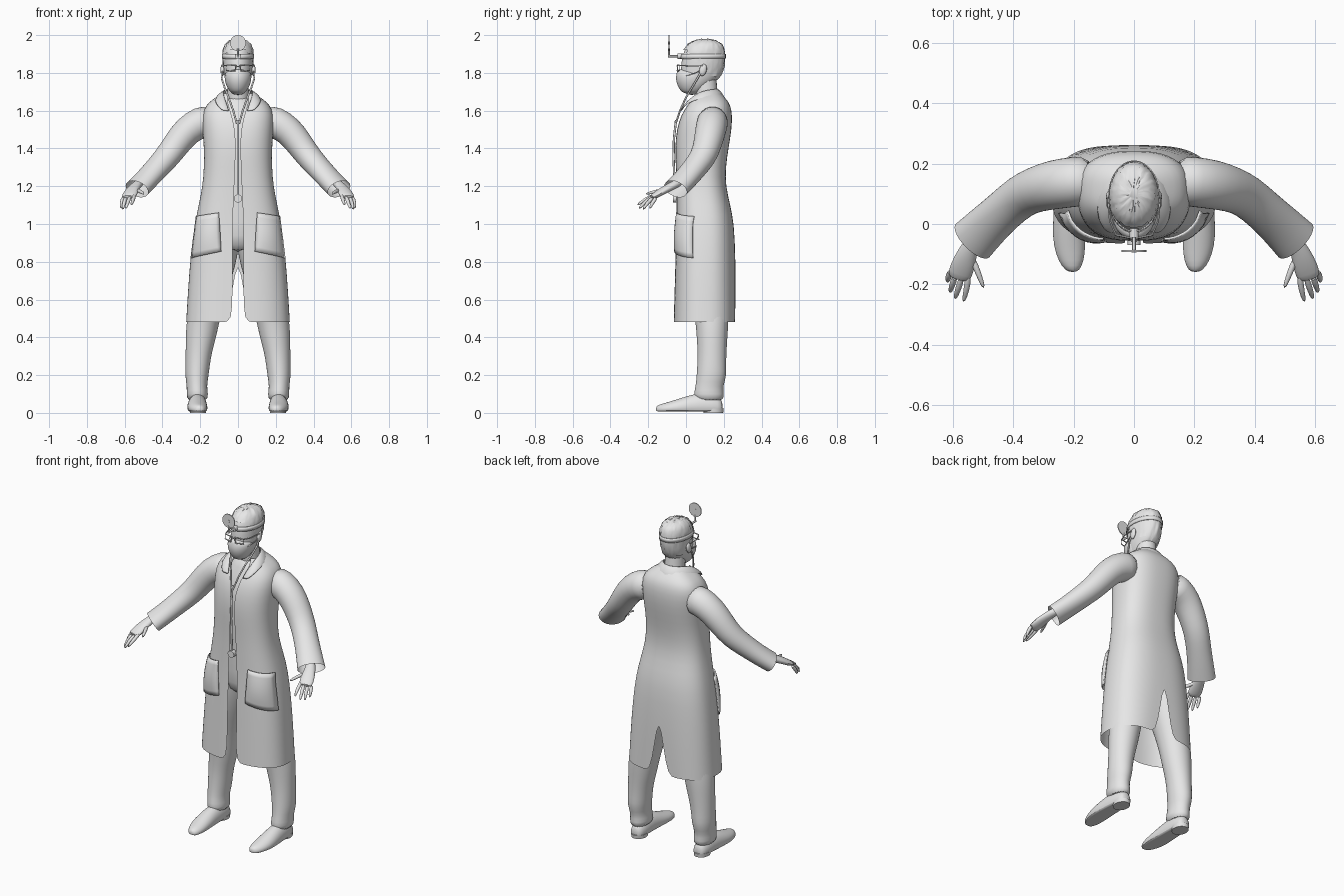
import bpy, bmesh, math, random
from mathutils import Vector

random.seed(3)
GREY = bpy.data.materials.new("light_grey")
GREY.diffuse_color = (0.8, 0.8, 0.8, 1)


def finish(name, bm, mirror=False, sub=0, thick=0):
    bmesh.ops.recalc_face_normals(bm, faces=bm.faces)
    me = bpy.data.meshes.new(name)
    bm.to_mesh(me)
    bm.free()
    me.materials.append(GREY)
    ob = bpy.data.objects.new(name, me)
    bpy.context.collection.objects.link(ob)
    bpy.ops.object.select_all(action='DESELECT')
    ob.select_set(True)
    bpy.context.view_layer.objects.active = ob
    bpy.ops.object.shade_smooth_by_angle(angle=math.radians(55))
    if mirror:
        ob.modifiers.new("mirror", 'MIRROR').merge_threshold = 0.0005
    if thick:
        m = ob.modifiers.new("thickness", 'SOLIDIFY')
        m.thickness, m.offset = thick, 0
    if sub:
        m = ob.modifiers.new("smooth", 'SUBSURF')
        m.levels = m.render_levels = sub
    return ob


def loft(rings, closed=True, caps=(True, True)):
    bm = bmesh.new()
    vs = [[bm.verts.new(p) for p in r] for r in rings]
    n = len(rings[0])
    for a, b in zip(vs, vs[1:]):
        for i in range(n if closed else n - 1):
            j = (i + 1) % n
            bm.faces.new((a[i], a[j], b[j], b[i]))
    if closed and caps[0]:
        bm.faces.new(vs[0])
    if closed and caps[1]:
        bm.faces.new(vs[-1])
    return bm


def column(rows, seg=20, caps=(True, True)):
    """Stacked ellipses: z, centre x, centre y, radius x, radius y."""
    return loft([[(cx + rx * math.cos(2 * math.pi * i / seg),
                   cy + ry * math.sin(2 * math.pi * i / seg), z)
                  for i in range(seg)] for z, cx, cy, rx, ry in rows], True, caps)


def tube(pts, seg=8, caps=(True, True), r=None):
    """Swept ellipse: x, y, z, sideways radius, upward radius."""
    ps = [Vector(p[:3]) for p in pts]
    rings = []
    for k, p in enumerate(ps):
        t = (ps[min(k + 1, len(ps) - 1)] - ps[max(k - 1, 0)]).normalized()
        u = t.cross(Vector((0, 0, 1)) if abs(t.z) < 0.97 else Vector((0, 1, 0))).normalized()
        v = u.cross(t)
        ra, rb = (r, r) if r else pts[k][3:5]
        rings.append([p + u * ra * math.cos(2 * math.pi * i / seg)
                      + v * rb * math.sin(2 * math.pi * i / seg) for i in range(seg)])
    return loft(rings, True, caps)


# Coat: z, half width, front y, back y, front gap, back slit
COAT = [(.48, .275, -.065, .26, .03, .06), (.65, .265, -.06, .262, .03, .03),
        (.83, .252, -.055, .262, .03, 0), (1.0, .23, -.05, .255, .028, 0),
        (1.1, .208, -.05, .235, .025, 0), (1.2, .188, -.05, .21, .02, 0),
        (1.3, .18, -.053, .21, .016, 0), (1.4, .18, -.058, .225, .012, 0),
        (1.5, .188, -.05, .242, .015, 0), (1.58, .19, -.025, .245, .035, 0),
        (1.63, .17, .01, .235, .05, 0), (1.66, .135, .03, .215, .06, 0),
        (1.69, .085, .05, .185, .05, 0)]
P = 0.8


def coat_row(z):
    for a, b in zip(COAT, COAT[1:]):
        if z <= b[0]:
            f = (z - a[0]) / (b[0] - a[0])
            return [p + (q - p) * f for p, q in zip(a, b)]


def coat_point(row, a, off=0):
    z, hx, yf, yb, gap, slit = row
    s, c = max(0, math.sin(a)), math.cos(a)
    g = gap if c > 0 else slit
    y = (yf + yb) / 2 - (yb - yf) / 2 * math.copysign(abs(c) ** P, c)
    return (g + (hx - g) * (s ** P if s > 1e-6 else 0) + off * s, y - off * c, z)


finish("coat", loft([[coat_point(r, math.pi * i / 20) for i in range(21)] for r in COAT],
                    False), True, 1)

# Patch pockets that follow the coat and bulge outwards
rings = []
for k in range(9):
    v = k / 8
    ring = []
    for i in range(9):
        u = i / 8
        z = .855 - .035 * u + v * (.205 + .015 * u)
        row = coat_row(z)
        x = (.088 + .012 * v) * (1 - u) + (.243 - .028 * v) * u
        a = math.asin(min(1, ((x - row[4]) / (row[1] - row[4])) ** (1 / P)))
        bulge = math.sin(math.pi * u) ** .6 * math.sin(math.pi * (.12 + .8 * v)) if 0 < u < 1 else 0
        ring.append(coat_point(row, a, .005 + .018 * bulge))
    rings.append(ring)
finish("pocket", loft(rings, False), True, 0, .008)

# Turned-down collar
inner = [(0, .17, 1.715), (.06, .15, 1.715), (.083, .075, 1.705), (.066, .01, 1.655), (.04, -.028, 1.585)]
outer = [(0, .212, 1.665), (.085, .19, 1.66), (.127, .085, 1.668), (.122, .005, 1.64), (.085, -.035, 1.595)]
mid = [((a[0] + b[0]) / 2, (a[1] + b[1]) / 2, (a[2] + b[2]) / 2 + .012) for a, b in zip(inner, outer)]
finish("collar", loft([inner, mid, outer], False), True, 1, .006)

# Sleeves, open at the cuff
finish("sleeve", tube([(.13, .145, 1.545, .08, .085), (.2, .14, 1.54, .085, .088),
                       (.27, .13, 1.495, .083, .08), (.325, .115, 1.425, .077, .074),
                       (.375, .093, 1.355, .073, .068), (.43, .045, 1.295, .07, .062),
                       (.485, -.005, 1.235, .074, .057), (.535, -.055, 1.185, .08, .055)],
                      18, (True, False)), True, 1)

# Hands
finish("palm", tube([(.505, -.02, 1.23, .026, .024), (.545, -.075, 1.2, .028, .022),
                     (.56, -.12, 1.178, .04, .021), (.577, -.165, 1.15, .042, .017),
                     (.582, -.185, 1.14, .036, .012)], 12), True, 1)
FINGERS = [((.548, -.165, 1.155), (.555, -.22, 1.128), (.566, -.26, 1.098)),
           ((.57, -.175, 1.148), (.585, -.222, 1.112), (.594, -.25, 1.08)),
           ((.592, -.172, 1.143), (.605, -.208, 1.108), (.61, -.228, 1.075)),
           ((.608, -.155, 1.143), (.617, -.18, 1.11), (.618, -.192, 1.08)),
           ((.54, -.105, 1.18), (.515, -.165, 1.172), (.497, -.215, 1.158))]
for n, (a, b, c) in zip(("index_finger", "middle_finger", "ring_finger", "little_finger", "thumb"), FINGERS):
    finish(n, tube([(*a, .012, .012), (*b, .011, .011), (*c, .006, .006)], 8), True, 1)

# Trousers, with soft folds near the ankle, and shirt
LEG = [(.06, .215, .125, .054, .078), (.1, .215, .12, .058, .08), (.14, .218, .123, .053, .073),
       (.19, .218, .135, .062, .08), (.25, .214, .136, .065, .077), (.32, .208, .138, .07, .077),
       (.4, .196, .138, .081, .082), (.48, .186, .138, .088, .088), (.6, .163, .13, .093, .098),
       (.72, .132, .12, .103, .112), (.83, .103, .11, .102, .12), (.95, .085, .1, .1, .125),
       (1.1, .08, .09, .09, .115)]
finish("trouser_leg", column(LEG), True, 1)
finish("shirt", column([(.85, 0, .1, .1, .1), (.92, 0, .095, .17, .125), (1.1, 0, .085, .165, .115),
                        (1.3, 0, .08, .15, .115), (1.45, 0, .09, .16, .125), (1.55, 0, .105, .15, .115),
                        (1.63, 0, .11, .1, .08), (1.68, 0, .11, .062, .06)], 24), False, 1)

# Shoes: y, centre x, half width, top height
rings = []
for y, cx, w, h in [(.195, .212, .025, .06), (.175, .212, .043, .085), (.1, .214, .05, .11),
                    (.03, .216, .052, .098), (-.04, .216, .056, .075), (-.1, .211, .05, .056),
                    (-.142, .206, .034, .045), (-.16, .203, .014, .033)]:
    rings.append([(cx + w * math.cos(t), y, .008 + (h - .008) * max(0, .3 + .7 * math.sin(t)))
                  for t in [2 * math.pi * i / 16 for i in range(16)]])
finish("shoe", loft(rings), True, 1)
finish("shoe_heel", column([(0, .212, .145, .043, .052), (.022, .212, .145, .045, .055)]), True)

# Head and neck
HEAD = [(1.683, 0, .03, .02, .022), (1.7, 0, .032, .043, .048), (1.74, 0, .057, .063, .085),
        (1.78, 0, .077, .073, .105), (1.83, 0, .086, .078, .114), (1.88, 0, .091, .08, .114),
        (1.92, 0, .096, .078, .106), (1.95, 0, .1, .066, .088), (1.968, 0, .1, .045, .058),
        (1.976, 0, .1, .015, .02)]
finish("neck", column([(1.6, 0, .12, .062, .062), (1.72, 0, .105, .056, .06), (1.78, 0, .1, .054, .06)]), False)
finish("head", column(HEAD), False, 1)

# Short hair: a slightly larger, uneven shell trimmed at the hairline
bm = column([(z + .003, cx, cy, rx * 1.03, ry * 1.03) for z, cx, cy, rx, ry in HEAD[2:]], 32, (False, True))
bmesh.ops.subdivide_edges(bm, edges=bm.edges[:], cuts=1, use_grid_fill=True)
low = [f for f in bm.faces if f.calc_center_median().z < 1.925 - .95 * (f.calc_center_median().y + .01)]
bmesh.ops.delete(bm, geom=low, context='FACES')
for v in bm.verts:
    v.co += Vector([random.uniform(-.0025, .0025) for _ in range(3)])
finish("hair", bm)

# Ears
bm = bmesh.new()
bmesh.ops.create_uvsphere(bm, u_segments=12, v_segments=8, radius=1)
for v in bm.verts:
    v.co = Vector((.082 + v.co.x * .011, .09 + v.co.y * .02 + v.co.z * .005, 1.815 + v.co.z * .032))
finish("ear", bm, True)

# Face mask with its nose ridge and ties
finish("face_mask", column([(1.69, 0, .03, .03, .04), (1.705, 0, .03, .048, .06), (1.735, 0, .03, .064, .077),
                            (1.765, 0, .03, .072, .085), (1.79, 0, .03, .072, .083), (1.805, 0, .03, .066, .078),
                            (1.822, 0, .0, .018, .045)]), False, 1)
finish("mask_tie", tube([(.065, .0, 1.785), (.08, .05, 1.8), (.086, .1, 1.82)], 6, r=.003), True)

# Spectacles
frame = [(.01, -.046, 1.842), (.06, -.036, 1.842), (.062, -.036, 1.812), (.016, -.046, 1.81), (.01, -.046, 1.842)]
finish("spectacle_rim", tube(frame, 6, r=.0035), True)
finish("spectacle_bridge", tube([(-.012, -.047, 1.835), (.012, -.047, 1.835)], 6, r=.003))
finish("spectacle_temple", tube([(.06, -.036, 1.84), (.08, .01, 1.837), (.087, .09, 1.838)], 6, r=.003), True)

# Head mirror: band, bracket, post and disc
finish("headband", column([(1.875, 0, .09, .0835, .119), (1.9, 0, .093, .0835, .116)], 32, (False, False)), thick=.004)
finish("mirror_bracket", tube([(0, -.015, 1.888), (0, -.045, 1.888)], 12, r=.015))
finish("mirror_arm", tube([(0, -.04, 1.888), (0, -.094, 1.888)], 8, r=.006))
finish("mirror_post", tube([(0, -.09, 1.885), (0, -.09, 1.93)], 8, r=.005))
finish("mirror_disc", tube([(0, -.087, 1.958), (0, -.092, 1.958)], 32, r=.042))
finish("mirror_hub", tube([(0, -.086, 1.958), (0, -.095, 1.958)], 12, r=.008))

# Stethoscope
finish("stethoscope_earpiece", tube([(.086, .08, 1.805), (.086, .06, 1.77), (.07, .03, 1.72), (.05, .0, 1.67),
                                     (.025, -.032, 1.6), (.006, -.055, 1.53)], 8, r=.005), True)
finish("stethoscope_tube", tube([(0, -.053, 1.55), (0, -.064, 1.45), (0, -.066, 1.35), (0, -.06, 1.2),
                                 (0, -.058, 1.15)], 8, r=.006))
finish("stethoscope_chest_piece", tube([(0, -.045, 1.135), (0, -.07, 1.135)], 20, r=.021))
